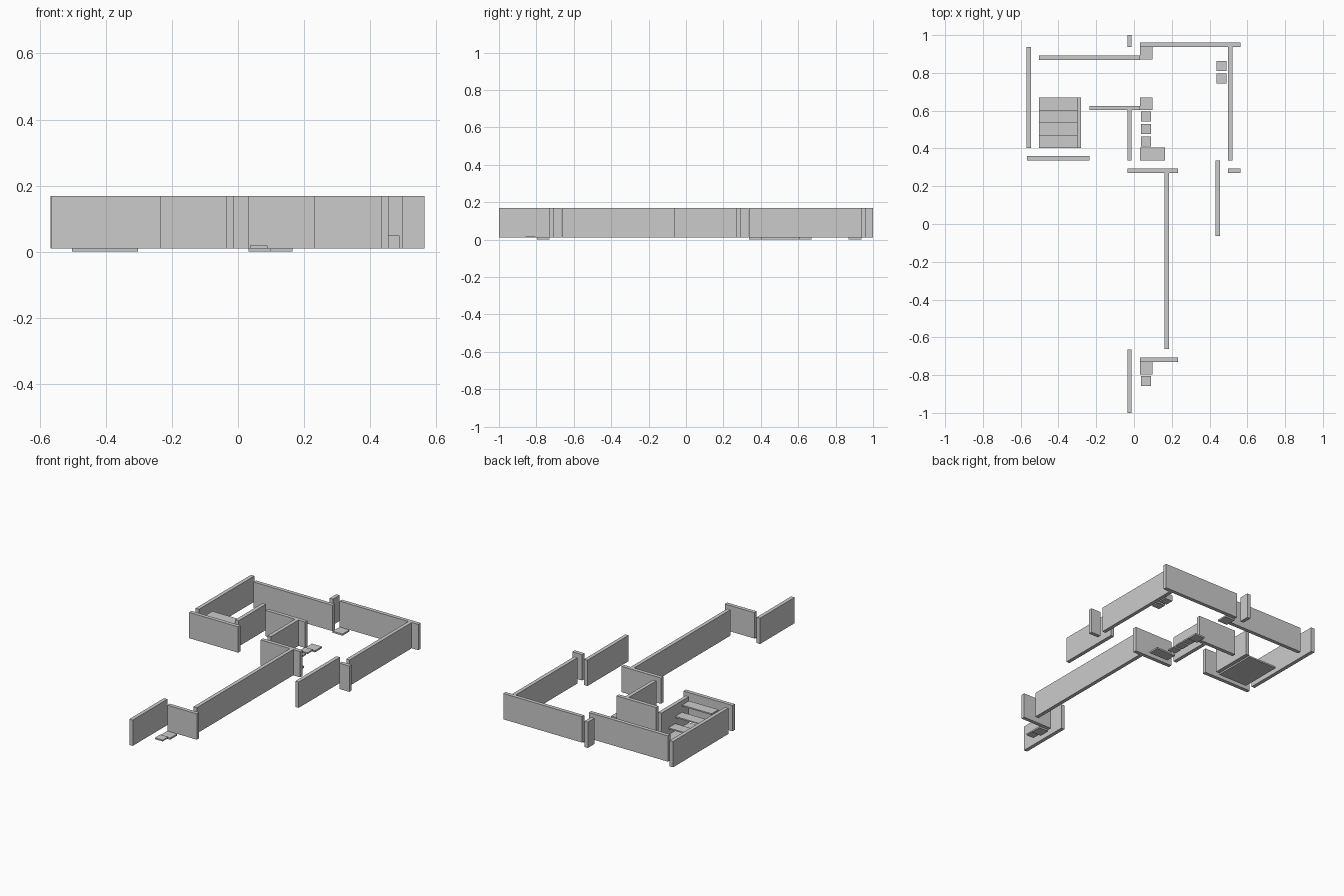
import bpy
import bmesh

if "Cube" in bpy.data.objects:
    bpy.data.objects.remove(bpy.data.objects["Cube"])

grey = bpy.data.materials.new("light grey")
grey.diffuse_color = (0.6, 0.6, 0.6, 1)
grey.use_nodes = True
grey.node_tree.nodes["Principled BSDF"].inputs["Base Color"].default_value = grey.diffuse_color

TOP, FLOOR, THICK = 0.168, 0.01, 0.023


def box(name, x0, x1, y0, y1, z0, z1):
    """Axis-aligned block given by its limits."""
    bm = bmesh.new()
    bmesh.ops.create_cube(bm, size=1)
    for v in bm.verts:
        v.co.x = x1 if v.co.x > 0 else x0
        v.co.y = y1 if v.co.y > 0 else y0
        v.co.z = z1 if v.co.z > 0 else z0
    mesh = bpy.data.meshes.new(name)
    bm.to_mesh(mesh)
    bm.free()
    mesh.materials.append(grey)
    ob = bpy.data.objects.new(name, mesh)
    bpy.context.collection.objects.link(ob)
    return ob


def wall_x(name, x0, x1, y):
    """Wall running along x, centred on y."""
    box(name, x0, x1, y - THICK / 2, y + THICK / 2, FLOOR, TOP)


def wall_y(name, x, y0, y1):
    """Wall running along y, centred on x."""
    box(name, x - THICK / 2, x + THICK / 2, y0, y1, FLOOR, TOP)


# Outer and inner walls running left to right
wall_x("back_wall_left", -0.503, 0.032, 0.881)
wall_x("back_wall_right", 0.032, 0.565, 0.949)
wall_x("left_room_front_wall", -0.567, -0.235, 0.349)
wall_x("inner_cross_wall", -0.235, 0.032, 0.614)
wall_x("hall_wall", -0.035, 0.232, 0.281)
wall_x("right_stub_wall", 0.498, 0.565, 0.281)
wall_x("entry_wall", 0.032, 0.232, -0.718)

# Walls running front to back
wall_y("left_wall", -0.557, 0.403, 0.937)
wall_y("stair_side_wall", -0.291, 0.403, 0.67)
wall_y("back_post", -0.024, 0.937, 1.0)
wall_y("right_wall", 0.509, 0.337, 0.937)
wall_y("right_lower_wall", 0.444, -0.063, 0.335)
wall_y("inner_wall", -0.024, 0.337, 0.603)
wall_y("corridor_wall", 0.174, -0.663, 0.27)
wall_y("entry_side_wall", -0.024, -1.0, -0.665)

# Floor tiles
for i, (x, y) in enumerate([(0.032, 0.87), (0.032, 0.603), (0.032, 0.337),
                            (0.098, 0.337), (0.032, -0.797)]):
    box(f"floor_tile_{i}", x, x + 0.067, y, y + 0.067, 0, FLOOR)

# Staircase rising towards the front, over a flat base
for i in range(4):
    y1 = 0.67 - i * 0.0667
    box(f"stair_base_{i}", -0.503, -0.303, y1 - 0.0667, y1, 0, FLOOR)
    if i:
        z = FLOOR + i * 0.044
        box(f"stair_tread_{i}", -0.503, -0.303, y1 - 0.0667, y1, z - 0.008, z)

# Small square steps
for i, y in enumerate((0.543, 0.477, 0.411, -0.857)):
    box(f"small_step_{i}", 0.037, 0.09, y, y + 0.053, FLOOR, 0.018)

# Low square blocks in the right room
for i, y in enumerate((0.745, 0.811)):
    box(f"low_block_{i}", 0.437, 0.489, y, y + 0.053, FLOOR, 0.049)
